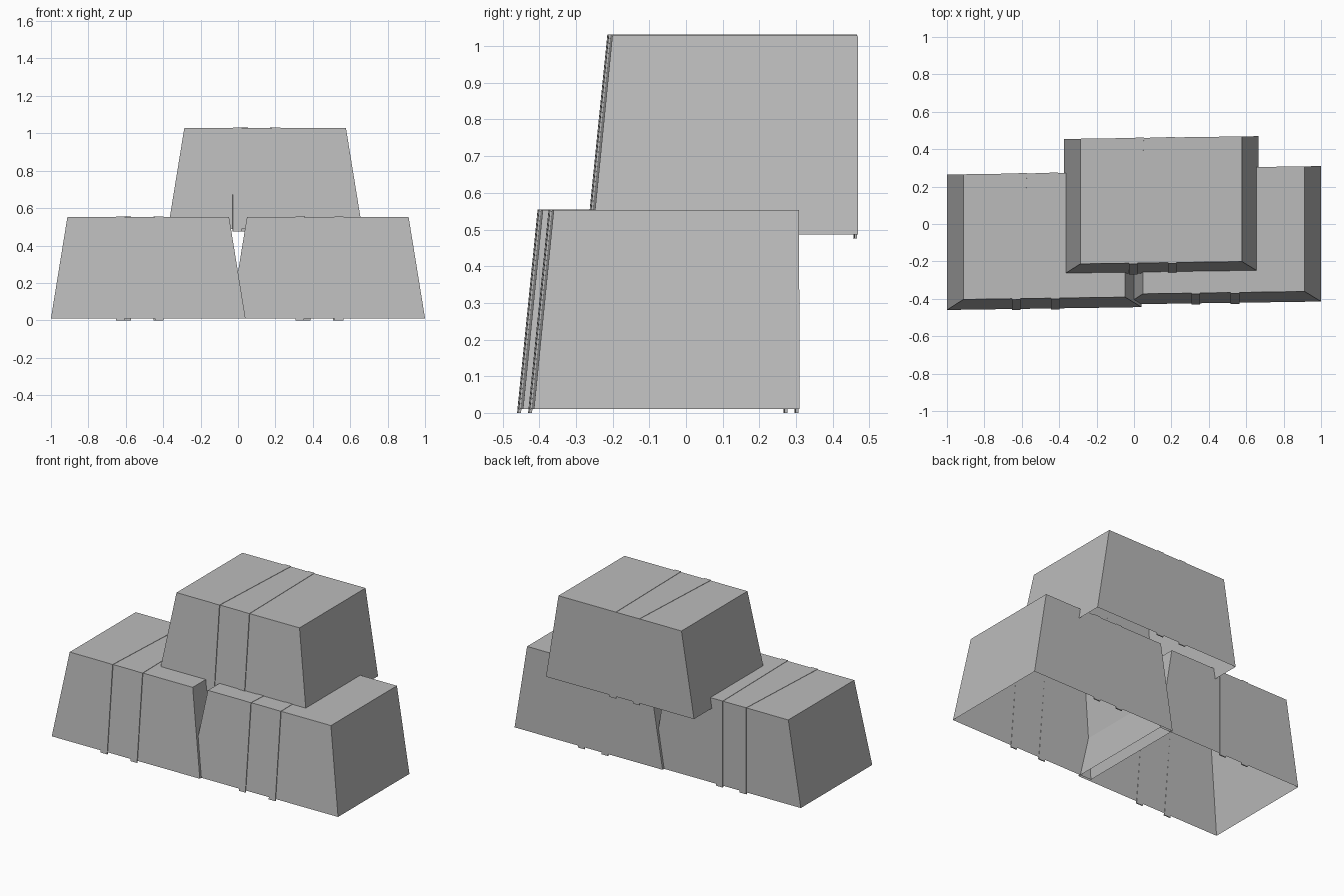
import bpy

if "Cube" in bpy.data.objects:
    bpy.data.objects.remove(bpy.data.objects["Cube"])

# One flat stone grey for everything
grey = bpy.data.materials.new("stone grey")
grey.diffuse_color = (0.5, 0.5, 0.5, 1)
grey.use_nodes = True
grey.node_tree.nodes["Principled BSDF"].inputs["Base Color"].default_value = grey.diffuse_color

SKEW = 0.0145        # slight sideways drift of the front and back walls
HEIGHT = 0.542
HALF_BOTTOM, HALF_TOP = 0.52, 0.432
FRONT_BOTTOM, FRONT_TOP, BACK = -0.367, -0.312, 0.357


def make_object(name, verts, faces, location):
    mesh = bpy.data.meshes.new(name)
    mesh.from_pydata(verts, [], faces)
    mesh.materials.append(grey)
    obj = bpy.data.objects.new(name, mesh)
    obj.location = location
    bpy.context.collection.objects.link(obj)
    return obj


def make_block(name, location):
    # Hollow tapered shell: sloped front and ends, upright back, open underside
    verts = []
    for half, front, z in ((HALF_BOTTOM, FRONT_BOTTOM, 0), (HALF_TOP, FRONT_TOP, HEIGHT)):
        for x, y in ((-half, front), (half, front), (half, BACK), (-half, BACK)):
            verts.append((x, y + SKEW * x, z))
    faces = [(i, (i + 1) % 4, (i + 1) % 4 + 4, i + 4) for i in range(4)]
    faces.append((4, 5, 6, 7))
    make_object(name, verts, faces, location)


def make_strap(name, location, x_front, x_back, width=0.046):
    # Thin band running up the front, over the top and down the back
    lift, drop = 0.005, 0.011
    path = ((x_front, FRONT_BOTTOM - lift - 0.001, -drop),
            (x_front, FRONT_TOP - lift, HEIGHT + 0.002),
            (x_back, BACK + 0.003, HEIGHT + 0.002),
            (x_back, BACK + 0.003, -drop))
    verts = []
    for x, y, z in path:
        for side in (-width / 2, width / 2):
            verts.append((x + side, y + SKEW * (x + side), z))
    faces = [(2 * i, 2 * i + 1, 2 * i + 3, 2 * i + 2) for i in range(3)]
    strap = make_object(name, verts, faces, location)
    solid = strap.modifiers.new("thickness", 'SOLIDIFY')
    solid.thickness = 0.007
    solid.offset = -1


# Two blocks side by side with a third resting on top
blocks = {
    "left_block": (-0.48, -0.085, 0.011),
    "right_block": (0.48, -0.055, 0.011),
    "upper_block": (0.145, 0.105, 0.487),
}
for name, place in blocks.items():
    make_block(name, place)
    make_strap(name + "_strap_a", place, -0.15, -0.115)
    make_strap(name + "_strap_b", place, 0.06, 0.05)
